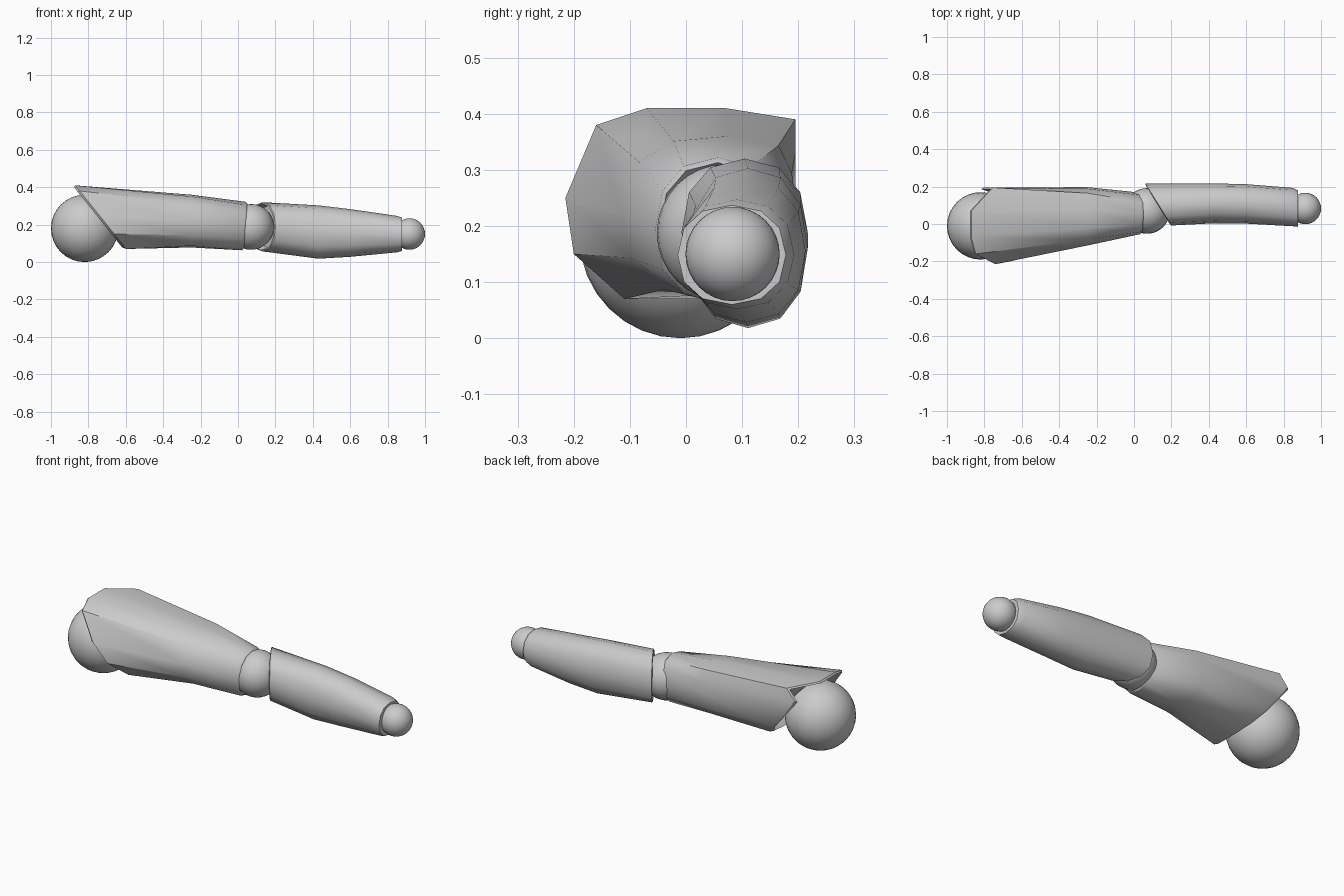
import bpy, bmesh, math

if "Cube" in bpy.data.objects:
    bpy.data.objects.remove(bpy.data.objects["Cube"])

N = 12
ROUND = [(math.cos(i * math.tau / N), math.sin(i * math.tau / N)) for i in range(N)]


def boxy(p, e=0.88):
    return [tuple(math.copysign(abs(c) ** e, c) for c in q) for q in p]


def fit(profile, y0, y1, z0, z1):
    """Stretch a profile so it fills the given y and z range."""
    ys, zs = [p[0] for p in profile], [p[1] for p in profile]
    return [(y0 + (y - min(ys)) / (max(ys) - min(ys)) * (y1 - y0),
             z0 + (z - min(zs)) / (max(zs) - min(zs)) * (z1 - z0)) for y, z in profile]


def blend(a, b, t):
    return [tuple(p + (q - p) * t for p, q in zip(u, v)) for u, v in zip(a, b)]


def rim(ring, k, dx):
    """Shrunken copy of an end ring, moved along x."""
    c = [sum(v[i] for v in ring) / len(ring) for i in range(3)]
    return [tuple(c[i] + (v[i] - c[i]) * k + (dx if i == 0 else 0) for i in range(3)) for v in ring]


def finish(name, bm, angle):
    me = bpy.data.meshes.new(name)
    bm.to_mesh(me)
    bm.free()
    ob = bpy.data.objects.new(name, me)
    bpy.context.collection.objects.link(ob)
    bpy.ops.object.select_all(action='DESELECT')
    ob.select_set(True)
    bpy.context.view_layer.objects.active = ob
    bpy.ops.object.shade_smooth_by_angle(angle=math.radians(angle))


def loft(name, rings):
    bm = bmesh.new()
    vs = [[bm.verts.new(v) for v in r] for r in rings]
    for a, b in zip(vs, vs[1:]):
        for i in range(N):
            j = (i + 1) % N
            bm.faces.new((a[i], a[j], b[j], b[i]))
    bm.faces.new(vs[0])
    bm.faces.new(vs[-1])
    bmesh.ops.recalc_face_normals(bm, faces=bm.faces[:])
    finish(name, bm, 38)


# Ball joints
for name, loc, r in (("shoulder_ball", (-0.82, -0.01, 0.18), 0.18),
                     ("elbow_ball", (0.07, 0.07, 0.188), 0.122),
                     ("wrist_ball", (0.916, 0.083, 0.15), 0.084)):
    bm = bmesh.new()
    bmesh.ops.create_uvsphere(bm, u_segments=32, v_segments=16, radius=r)
    bmesh.ops.translate(bm, verts=bm.verts[:], vec=loc)
    finish(name, bm, 40)

# Upper arm: flat-backed shoulder section, cut on a slant, tapering to the elbow
shoulder = [(.195, .25), (.195, .33), (.195, .39), (.07, .41), (-.07, .41), (-.16, .38),
            (-.215, .25), (-.2, .15), (-.11, .07), (.03, .07), (.14, .09), (.195, .15)]
elbow = fit(boxy(ROUND), -0.055, 0.168, 0.063, 0.322)
mid = fit(blend(shoulder, elbow, 0.6), -0.115, 0.197, 0.078, 0.36)
start = [(-0.87 + (0.41 - z) * 0.8 + (0.10 if i == 2 else 0), y, z)
         for i, (y, z) in enumerate(shoulder)]
end = [(0.02 + (z - 0.06) * 0.08, y, z) for y, z in elbow]
loft("upper_arm", [rim(start, 0.8, 0.05), rim(start, 0.95, -0.015), start,
                   [(-0.25, y, z) for y, z in mid],
                   end, rim(end, 0.93, 0.01), rim(end, 0.85, -0.02)])

# Forearm: slanted elbow end, slight belly underneath, narrow wrist
prof = boxy(ROUND)
near = [(0.062 + (0.215 - y) * 0.62, y, z)
        for y, z in fit(prof, -0.008, 0.217, 0.057, 0.32)]
body = [[(x, y, z) for y, z in fit(prof, *b)] for x, *b in (
    (0.43, 0.004, 0.217, 0.018, 0.303),
    (0.60, 0.002, 0.213, 0.028, 0.283),
    (0.85, -0.012, 0.193, 0.052, 0.247),
    (0.878, -0.015, 0.178, 0.06, 0.237))]
loft("forearm", [rim(near, 0.85, 0.03), rim(near, 0.95, -0.004), near] + body
     + [rim(body[-1], 0.85, 0.0)])
